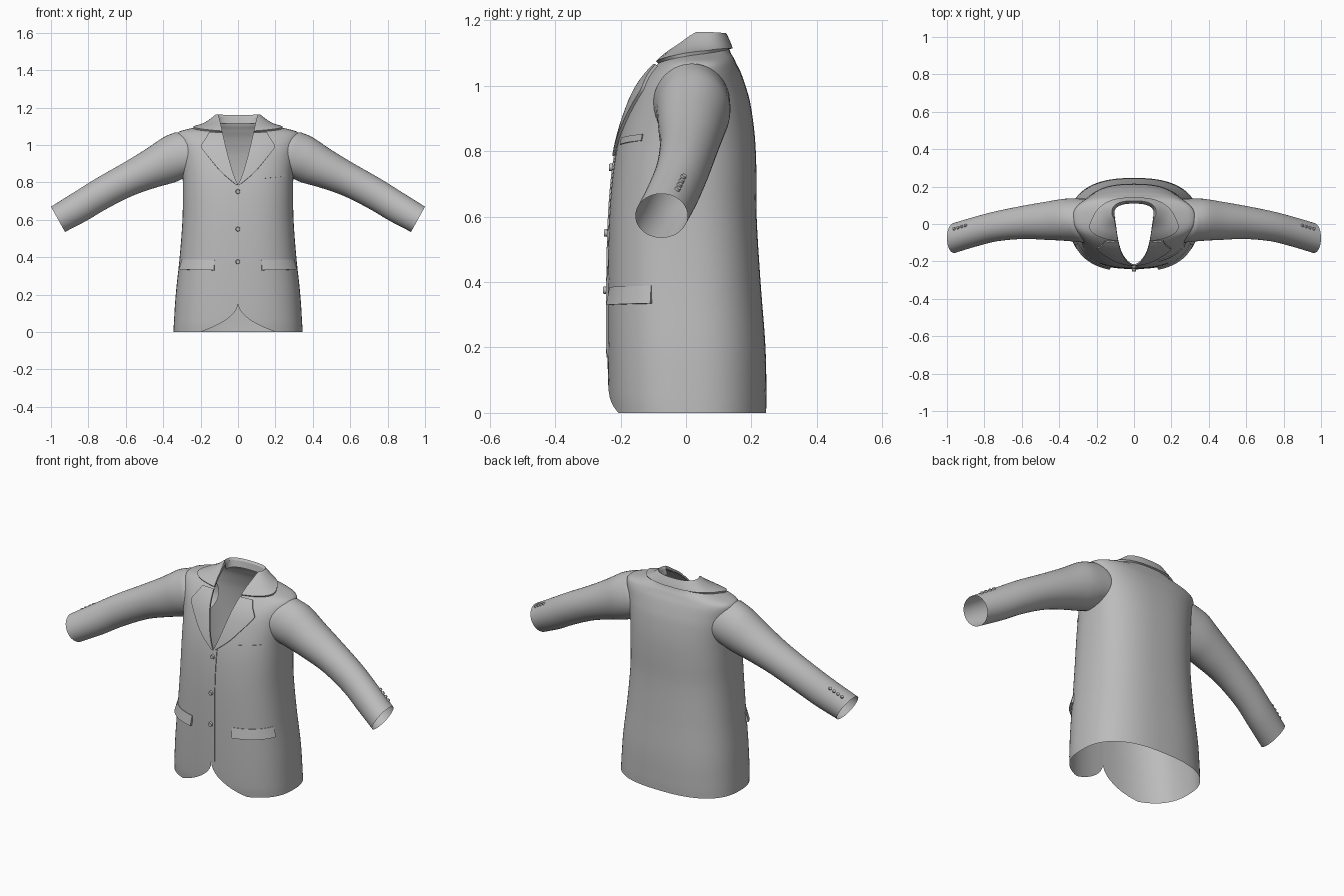
import bpy, bmesh, math
from mathutils import Vector, Matrix

if "Cube" in bpy.data.objects:
    bpy.data.objects.remove(bpy.data.objects["Cube"])

cloth = bpy.data.materials.new("grey_cloth")
cloth.diffuse_color = (0.5, 0.5, 0.5, 1)
cloth.use_nodes = True
cloth.node_tree.nodes["Principled BSDF"].inputs["Base Color"].default_value = cloth.diffuse_color


def finish(name, bm, mirror=False, angle=50):
    me = bpy.data.meshes.new(name)
    bm.to_mesh(me)
    bm.free()
    me.materials.append(cloth)
    ob = bpy.data.objects.new(name, me)
    bpy.context.collection.objects.link(ob)
    if mirror:
        ob.modifiers.new("mirror", 'MIRROR')
    bpy.ops.object.select_all(action='DESELECT')
    ob.select_set(True)
    bpy.context.view_layer.objects.active = ob
    bpy.ops.object.shade_smooth_by_angle(angle=math.radians(angle))
    return ob


def grid(name, rows, mirror=False, wrap=False):
    bm = bmesh.new()
    vs = [[bm.verts.new(p) for p in r] for r in rows]
    n = len(vs[0])
    for a, b in zip(vs, vs[1:]):
        for j in range(n if wrap else n - 1):
            k = (j + 1) % n
            bm.faces.new((a[j], a[k], b[k], b[j]))
    return finish(name, bm, mirror)


def spline(keys, x):
    """Smooth interpolation of rows (position, values...)."""
    x = min(max(x, keys[0][0]), keys[-1][0])
    i = next(i for i in range(len(keys) - 1) if x <= keys[i + 1][0])
    a, b = keys[i], keys[i + 1]
    p, q = keys[max(i - 1, 0)], keys[min(i + 2, len(keys) - 1)]
    h = b[0] - a[0]
    t = (x - a[0]) / h
    out = []
    for k in range(1, len(a)):
        m0 = (b[k] - p[k]) / (b[0] - p[0]) * h
        m1 = (q[k] - a[k]) / (q[0] - a[0]) * h
        out.append((2*t**3 - 3*t*t + 1)*a[k] + (t**3 - 2*t*t + t)*m0
                   + (3*t*t - 2*t**3)*b[k] + (t**3 - t*t)*m1)
    return out


# torso sections: height, half width, front y, back y
BODY = [(0, .345, -.232, .245), (.05, .343, -.237, .246), (.2, .333, -.24, .243),
        (.4, .312, -.24, .228), (.6, .297, -.235, .216), (.75, .295, -.222, .215),
        (.85, .297, -.203, .21), (.95, .308, -.17, .196), (1.0, .318, -.145, .182),
        (1.04, .327, -.115, .168), (1.07, .318, -.085, .153), (1.085, .27, -.068, .146),
        (1.10, .2, -.05, .137), (1.12, .155, -.022, .13), (1.15, .112, .01, .115)]
TOP, N = 1.15, 2.5


def gap(z):
    """Half width of the front opening: neck V and rounded hem."""
    if z > .79:
        return .102 * ((z - .79) / (TOP - .79)) ** .75
    return .2 * (1 - z / .16) ** 2.2 if z < .16 else 0


def point(t, z):
    w, f, b = spline(BODY, z)
    s, c = math.sin(t), math.cos(t)
    return Vector((math.copysign(w * abs(s) ** (2 / N), s),
                   (f + b) / 2 - math.copysign((b - f) / 2 * abs(c) ** (2 / N), c), z))


def surf(t, z, off=0.0):
    z0, z1 = max(z - .004, 0), min(z + .004, TOP)
    n = (point(t + .03, z) - point(t - .03, z)).cross(point(t, z1) - point(t, z0))
    return point(t, z) + n.normalized() * off


def angle_at(x, z):
    return math.asin(min(abs(x) / spline(BODY, z)[0], 1) ** (N / 2)) * (1 if x >= 0 else -1)


def around(s, z):
    t0 = angle_at(gap(z), z)
    return t0 + (2 * math.pi - 2 * t0) * s


def plate(name, f, nu, nv, mirror=False):
    """Raised patch f(u, v, raise) with its rim folded back to the torso."""
    us = [(0, 0)] + [(i / nu, 1) for i in range(nu + 1)] + [(1, 0)]
    vs = [(0, 0)] + [(i / nv, 1) for i in range(nv + 1)] + [(1, 0)]
    return grid(name, [[f(u, v, a * b) for u, a in us] for v, b in vs], mirror)


# torso shell, open at hem, neck and front
zs = [.16 * (i / 10) ** 1.3 for i in range(11)] + [.16 + .63 * i / 20 for i in range(1, 21)]
zs += [.79 + .25 * i / 14 for i in range(1, 15)] + [1.04 + .11 * i / 14 for i in range(1, 15)]
grid("jacket_body", [[surf(around(j / 80, z), z) for j in range(81)] for z in zs])

# lapels, ending at the notch
LAPEL = [(.785, .008), (.85, .085), (.92, .145), (.985, .195), (1.0, .192),
         (1.03, .172), (1.06, .155)]


def lapel(u, v, k):
    z = .785 + .275 * v
    x = gap(z) + (max(spline(LAPEL, z)[0], gap(z) + .005) - gap(z)) * u
    return surf(angle_at(x, z), z, .009 * k)


plate("lapel", lapel, 10, 24, True)


# folded collar around the neck
def collar(u, v, k):
    low = 1.068 + .044 * math.sin(math.pi * u)
    z = low + (TOP - low) * v
    p = surf(around(u, z), z, .01 * k)
    p.z += .006 * k * v
    return p


plate("collar", collar, 60, 8)

# collar stand inside the neck
grid("collar_stand", [[Vector((p.x * (1 - .06 * d), p.y - .006 * d, p.z - .035 * d))
                       for p in (surf(around(j / 40, TOP), TOP) for j in range(41))]
                      for d in (1, .5, 0)])

# pocket flaps, chest welt and overlapping front edge
plate("pocket_flap",
      lambda u, v, k: surf(.32 + .9 * u, .33 + .055 * v + .004 * u, k * (.014 - .011 * v)),
      16, 5, True)
plate("chest_welt",
      lambda u, v, k: surf(angle_at(.13 + .12 * u, .83), .82 + .02 * v + .012 * u, .004 * k), 8, 2)
plate("front_overlap",
      lambda u, v, k: surf(angle_at(.022 * u, .5), .17 + .62 * v, .004 * k), 2, 24)

# sleeve sections: step, top x z, bottom x z, front y, back y
ARM = [(0, .335, 1.068, .285, .825, -.1, .135), (1, .40, 1.04, .34, .80, -.09, .135),
       (2, .5, .973, .43, .775, -.085, .12), (3, .62, .90, .56, .73, -.08, .098),
       (4, .76, .82, .70, .66, -.092, .07), (5, .88, .745, .81, .595, -.12, .04),
       (6, 1.0, .67, .925, .535, -.155, .005)]


def arm(p, a):
    tx, tz, bx, bz, f, b = spline(ARM, p)
    c, s = math.cos(a), math.sin(a)
    x = (tx + bx) / 2 + (tx - bx) / 2 * c - .05 * s * s * max(0, 1 - p)
    return Vector((x, (f + b) / 2 - (b - f) / 2 * s, (tz + bz) / 2 + (tz - bz) / 2 * c))


turn = [2 * math.pi * j / 40 for j in range(40)]
tuck = [Vector((p.x - .05, .0175 + (p.y - .0175) * .94, .946 + (p.z - .946) * .94))
        for p in (arm(0, a) for a in turn)]
grid("sleeve", [tuck] + [[arm(i / 5, a) for a in turn] for i in range(31)], True, True)


def buttons(name, spots, r, mirror=False):
    bm = bmesh.new()
    for p, n in spots:
        m = Matrix.Translation(p) @ n.to_track_quat('Z', 'Y').to_matrix().to_4x4()
        bmesh.ops.create_cone(bm, cap_ends=True, segments=16, radius1=r, radius2=r * .8,
                              depth=r * 1.1, matrix=m)
    finish(name, bm, mirror, 30)


# front buttons and cuff buttons
buttons("front_buttons", [(surf(0, z, .006), Vector((0, -1, 0))) for z in (.75, .55, .375)], .013)
cuff = []
for p in (5.2, 5.37, 5.54, 5.71):
    n = (arm(p, -.4) - arm(p, -.6)).cross(arm(p + .1, -.5) - arm(p - .1, -.5)).normalized()
    cuff.append((arm(p, -.5) + n * .003, n))
buttons("cuff_buttons", cuff, .009, True)
